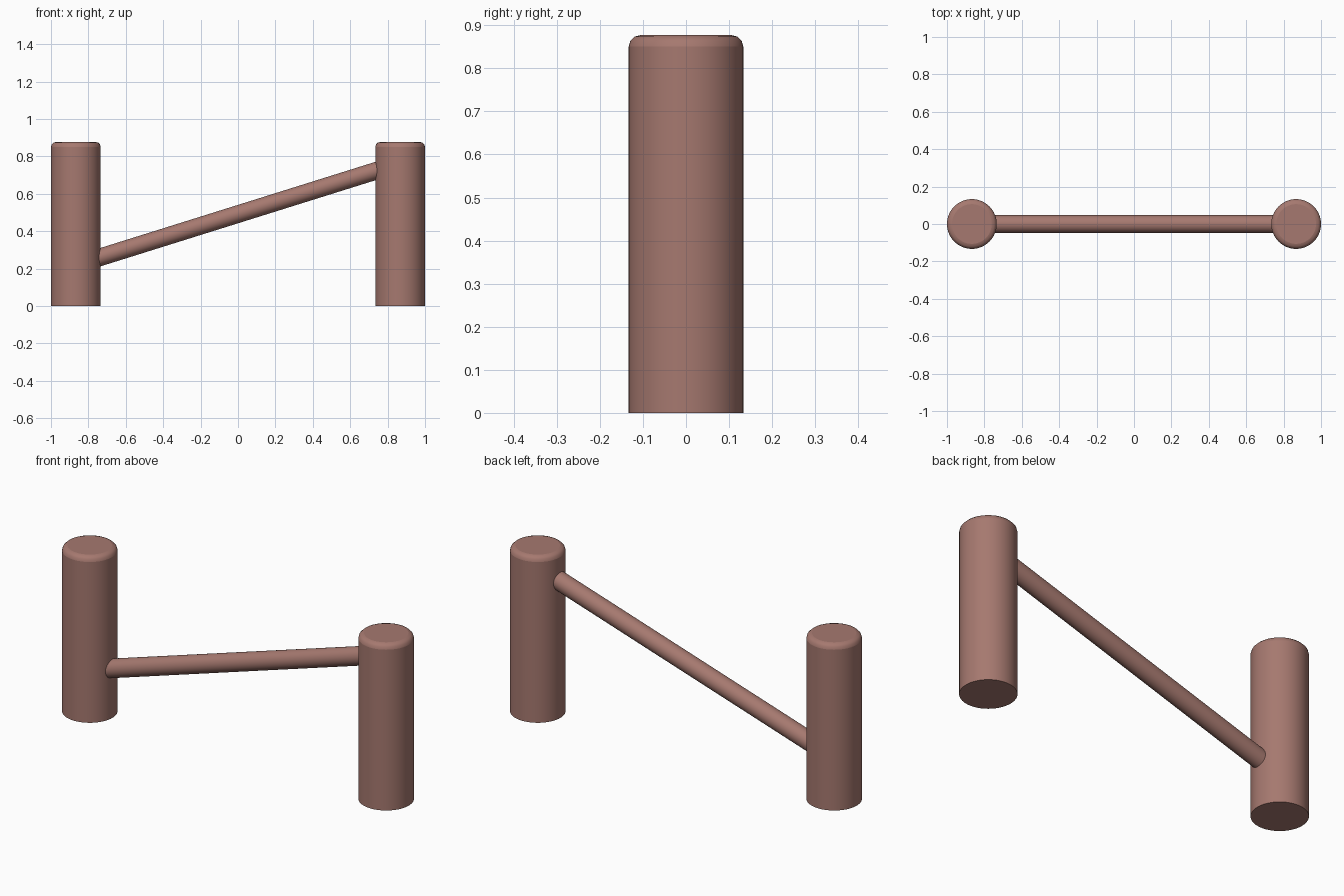
import bpy
import math
from mathutils import Vector

cube = bpy.data.objects.get("Cube")
if cube:
    bpy.data.objects.remove(cube, do_unlink=True)

POST_X, POST_R, POST_H = 0.867, 0.133, 0.877
RAIL_R = 0.047

wood = bpy.data.materials.new("reddish_brown_wood")
wood.use_nodes = True
colour = (0.38, 0.19, 0.16, 1)
wood.diffuse_color = colour
wood.node_tree.nodes["Principled BSDF"].inputs["Base Color"].default_value = colour


def rod(name, start, end, radius, sides):
    """Round rod between two points."""
    start, end = Vector(start), Vector(end)
    axis = end - start
    bpy.ops.mesh.primitive_cylinder_add(
        vertices=sides, radius=radius, depth=axis.length,
        location=(start + end) / 2,
        rotation=axis.to_track_quat('Z', 'Y').to_euler())
    obj = bpy.context.object
    obj.name = name
    obj.data.materials.append(wood)
    return obj


def smooth(obj):
    bpy.ops.object.shade_smooth_by_angle(angle=math.radians(40))


# Upright posts with a rounded top rim
for side, x in (("right", -POST_X), ("left", POST_X)):
    post = rod(side + "_post", (x, 0, 0), (x, 0, POST_H), POST_R, 64)
    weights = post.data.attributes.new("bevel_weight_edge", 'FLOAT', 'EDGE')
    for edge in post.data.edges:
        if all(post.data.vertices[i].co.z > 0 for i in edge.vertices):
            weights.data[edge.index].value = 1
    bevel = post.modifiers.new("rounded_rim", 'BEVEL')
    bevel.limit_method = 'WEIGHT'
    bevel.width = 0.027
    bevel.segments = 3
    smooth(post)

# Sloping rail joining the posts
rail = rod("sloping_rail", (-POST_X, 0, 0.22), (POST_X, 0, 0.763), RAIL_R, 32)
smooth(rail)
